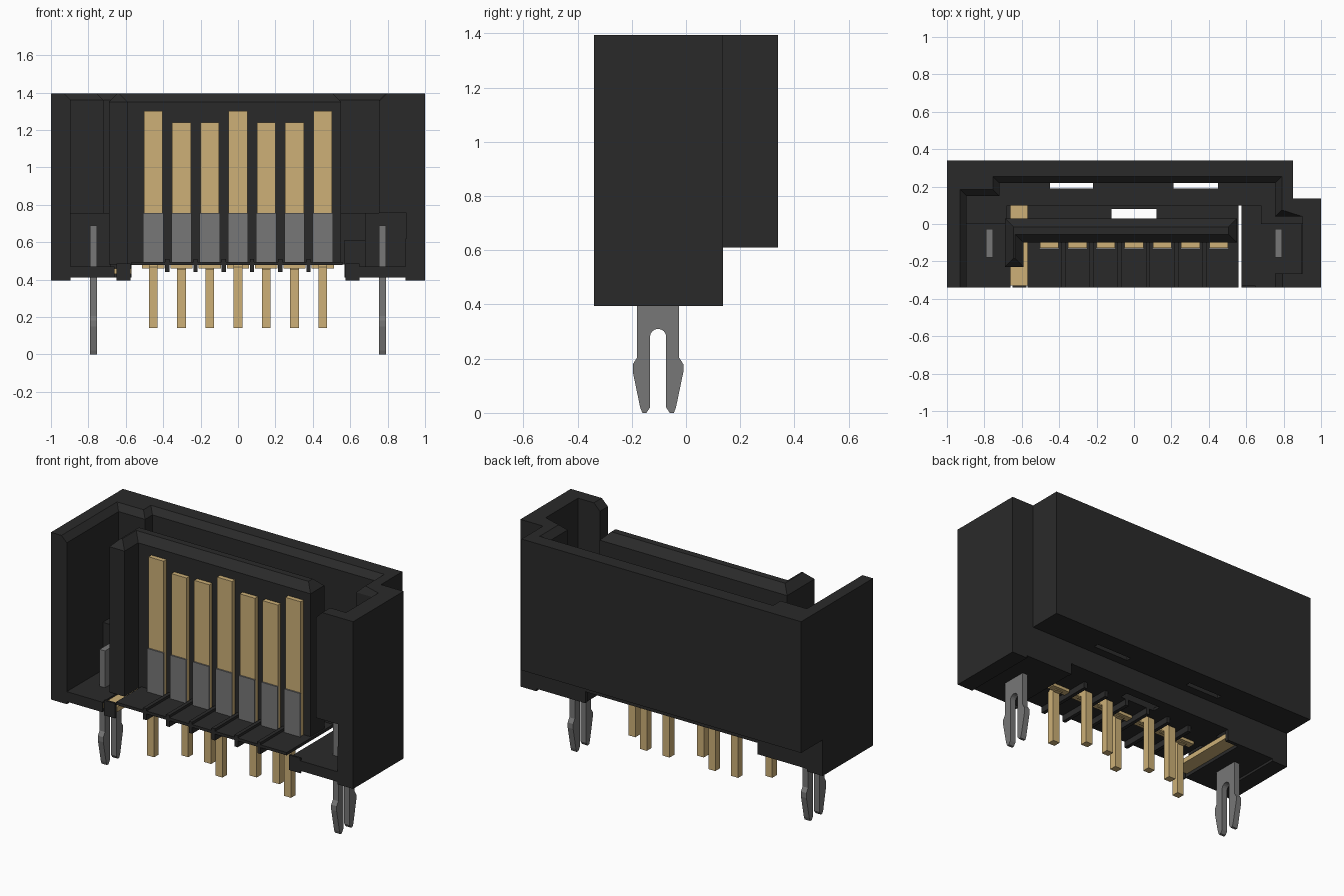
import bpy, bmesh, math

old = bpy.data.objects.get("Cube")
if old:
    bpy.data.objects.remove(old, do_unlink=True)


def material(name, rgb):
    m = bpy.data.materials.new(name)
    m.use_nodes = True
    m.diffuse_color = (*rgb, 1)
    m.node_tree.nodes["Principled BSDF"].inputs["Base Color"].default_value = (*rgb, 1)
    return m


BLACK = material("black plastic", (0.023, 0.023, 0.023))
GOLD = material("gold", (0.61, 0.435, 0.185))
STEEL = material("grey metal", (0.185, 0.185, 0.185))


def prism(name, outline, lo, hi, mat, axis="z", bevel=0.0, bevel_ids=None):
    """Extrude an outline along z (x, y points) or x (y, z points).
    Optionally chamfer upper rim edges whose ends are both in bevel_ids."""
    place = (lambda p, h: (p[0], p[1], h)) if axis == "z" else (lambda p, h: (h, p[0], p[1]))
    bm = bmesh.new()
    a = [bm.verts.new(place(p, lo)) for p in outline]
    b = [bm.verts.new(place(p, hi)) for p in outline]
    n = len(outline)
    bm.faces.new(a[::-1])
    bm.faces.new(b)
    for i in range(n):
        j = (i + 1) % n
        bm.faces.new((a[i], a[j], b[j], b[i]))
    bmesh.ops.recalc_face_normals(bm, faces=bm.faces[:])
    if bevel:
        rim = {b[i] for i in (bevel_ids or range(n))}
        edges = [e for e in bm.edges if e.verts[0] in rim and e.verts[1] in rim]
        bmesh.ops.bevel(bm, geom=edges, offset=bevel, segments=1, affect="EDGES")
    me = bpy.data.meshes.new(name)
    bm.to_mesh(me)
    bm.free()
    me.materials.append(mat)
    ob = bpy.data.objects.new(name, me)
    bpy.context.collection.objects.link(ob)
    return ob


def box(name, x, y, z, mat=BLACK, bevel=0.0):
    pts = [(x[0], y[0]), (x[1], y[0]), (x[1], y[1]), (x[0], y[1])]
    return prism(name, pts, z[0], z[1], mat, bevel=bevel)


# Upper shroud: open at the front, notched at one rear corner
shroud = [(-1, -.34), (-1, .34), (.85, .34), (.85, .137), (1, .137), (1, -.34),
          (.9, -.34), (.9, .04), (.755, .04), (.755, .22), (-.72, .22),
          (-.72, .15), (-.895, .15), (-.895, -.34)]
prism("shroud", shroud, .61, 1.395, BLACK, bevel=.035, bevel_ids=range(7, 14))
prism("front_lip", [(.755, -.34), (.94, -.34), (.94, -.265), (.755, -.265)], .755, 1.395, BLACK,
      bevel=.04, bevel_ids=(0, 3))

# Lower walls and side floors
for side, s in (("right", -1), ("left", 1)):
    def span(p, q):
        return tuple(sorted((s * p, s * q)))
    inner = .66 if s < 0 else .575
    box(side + "_lower_wall", span(.895, 1), (-.34, .137), (.395, .62))
    box(side + "_floor", span(inner, .9), (-.34, .137), (.41, .47))
    box(side + "_front_foot", span(.575, .65), (-.34, -.328), (.395, .485))
    box(side + "_lower_back_wall", span(.57, .9), (.115, .137), (.41, .62))
    box(side + "_clip_support", span(.68, .9), (0, .137), (.41, .755))
box("centre_back_wall", (-.57, .57), (.1, .137), (.48, .62))

# Rear ledge with two through windows
box("ledge", (-.9, .78), (.1, .19), (.61, .755))
for i, (p, q) in enumerate(((-.75, -.45), (-.22, .21), (.45, .78))):
    box(f"ledge_bridge_{i + 1}", (p, q), (.19, .225), (.61, .755))

# Centre floor with a middle slot and underside ribs
box("centre_floor_front", (-.57, .56), (-.34, .03), (.478, .495))
for i, (p, q) in enumerate(((-.57, -.12), (.12, .56))):
    box(f"centre_floor_slot_side_{i + 1}", (p, q), (.03, .08), (.478, .495))
box("centre_floor_rear", (-.57, .56), (.08, .137), (.478, .495))
for i in range(6):
    x = -.378 + .151 * i
    box(f"floor_rib_{i + 1}", (x - .011, x + .011), (-.34, .03), (.44, .51))

# L-shaped tongue with chamfered rim
tongue = [(-.69, .03), (-.69, -.23), (-.59, -.23), (-.59, -.1), (.55, -.1), (.55, .03)]
prism("tongue", tongue, .48, 1.395, BLACK, bevel=.045)

# Ground strip below the open side slot
box("ground_strip", (-.66, -.57), (-.328, .115), (.43, .46), GOLD)

# Seven contacts: blade, thin grey facing, shoulder and bent tail
for i in range(7):
    x = -.453 + .151 * i
    tall = i in (0, 3, 6)
    top = 1.3 if tall else 1.24
    tail, d = (-.157, -1) if tall else (-.05, 1)
    box(f"contact_blade_{i + 1}", (x - .05, x + .05), (-.127, -.095), (.485, top), GOLD)
    box(f"contact_facing_{i + 1}", (x - .054, x + .054), (-.136, -.127), (.485, .755), STEEL)
    box(f"contact_shoulder_{i + 1}", (x - .06, x + .06), (-.135, -.09), (.46, .485), GOLD)
    bend = [(-.11, .485), (tail, .485), (tail + d * .022, .468), (tail + d * .022, .14),
            (tail - d * .022, .14), (tail - d * .022, .455), (-.11, .455)]
    prism(f"contact_tail_{i + 1}", bend, x - .023, x + .023, GOLD, axis="x")

# Forked board clips
half = [(.03, .02), (.043, 0), (.058, 0), (.066, .02), (.093, .15),
        (.093, .18), (.077, .205), (.077, .69)]
arch = [(.03 * math.cos(a), .28 + .03 * math.sin(a))
        for a in [math.pi * k / 8 for k in range(8, -1, -1)]]
c = -.103
profile = ([(c + y, z) for y, z in half] + [(c - y, z) for y, z in reversed(half)]
           + [(c + y, z) for y, z in arch])
for side, x in (("right", -.772), ("left", .772)):
    prism(side + "_board_clip", profile, x - .018, x + .018, STEEL, axis="x")
